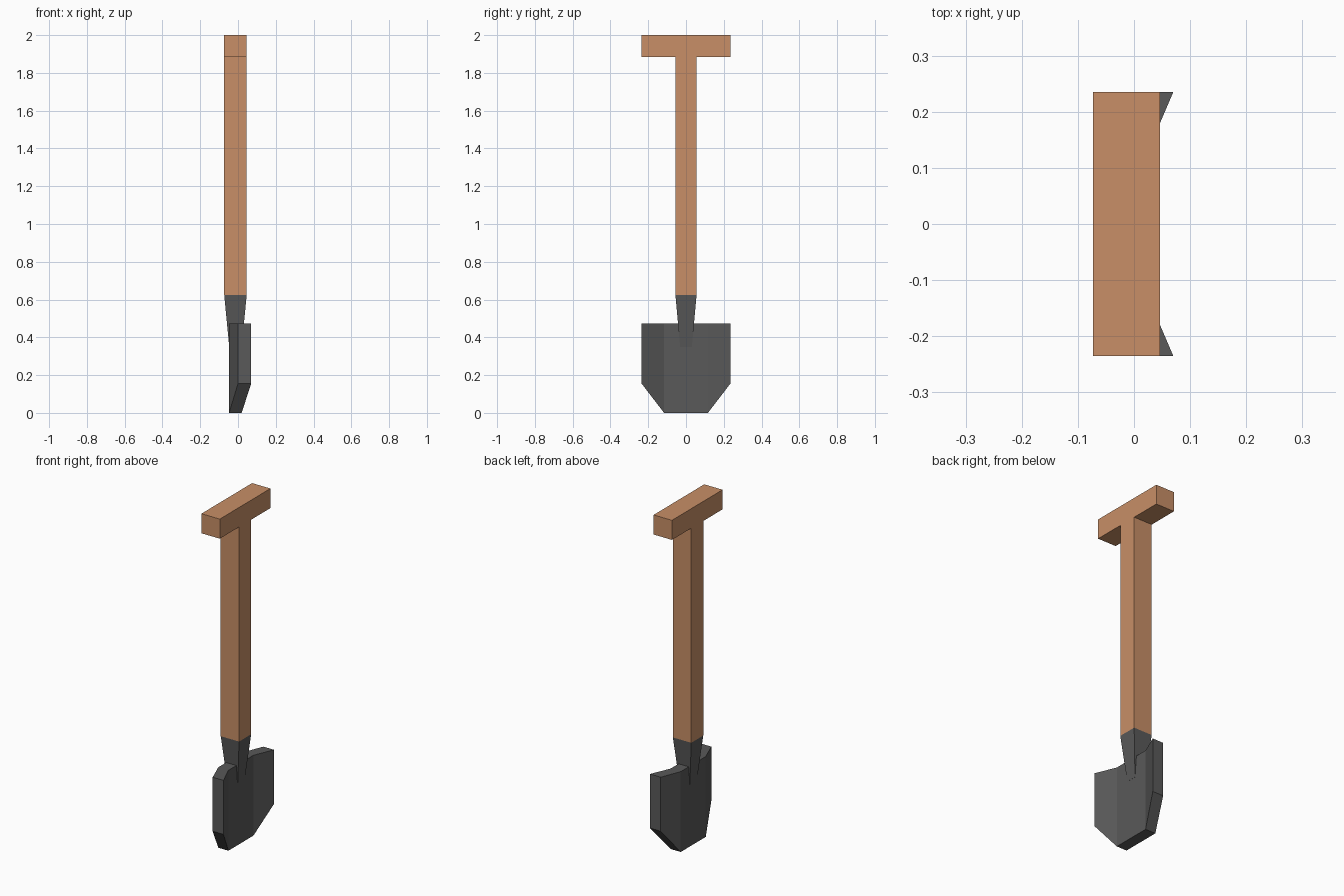
import bpy, bmesh

if "Cube" in bpy.data.objects:
    bpy.data.objects.remove(bpy.data.objects["Cube"])


def material(name, color):
    m = bpy.data.materials.new(name)
    m.diffuse_color = (*color, 1)
    m.use_nodes = True
    m.node_tree.nodes["Principled BSDF"].inputs["Base Color"].default_value = m.diffuse_color
    return m


def loft(name, rings, mat):
    """Join matching rings of points with quads and cap both ends."""
    bm = bmesh.new()
    loops = [[bm.verts.new(p) for p in ring] for ring in rings]
    for a, b in zip(loops, loops[1:]):
        for i in range(len(a)):
            j = (i + 1) % len(a)
            bm.faces.new((a[i], a[j], b[j], b[i]))
    bm.faces.new(loops[0][::-1])
    bm.faces.new(loops[-1])
    bmesh.ops.recalc_face_normals(bm, faces=bm.faces)
    mesh = bpy.data.meshes.new(name)
    bm.to_mesh(mesh)
    bm.free()
    mesh.materials.append(mat)
    obj = bpy.data.objects.new(name, mesh)
    bpy.context.collection.objects.link(obj)
    return obj


wood = material("wood", (0.58, 0.275, 0.135))
metal = material("metal", (0.1, 0.1, 0.1))

# T-shaped wooden handle: half outline mirrored in y, extruded along x
half = [(0.056, 0.625), (0.056, 1.885), (0.235, 1.885), (0.235, 2.0)]
outline = half + [(-y, z) for y, z in reversed(half)]
loft("handle", [[(x, y, z) for y, z in outline] for x in (-0.073, 0.046)], wood)

# Tapered metal socket, its lower end sunk into the blade
CX = -0.0135
corners = [(-1, -1), (1, -1), (1, 1), (-1, 1)]
loft("socket", [[(CX + sx * hx, sy * hy, z) for sx, sy in corners]
                for hx, hy, z in ((0.033, 0.031, 0.35), (0.0595, 0.056, 0.625))], metal)

# Blade: thick plate with both wings bent forward and lower corners cut
columns = [(-0.235, 0.0, 0.07, 0.155), (-0.116, -0.047, 0.019, 0.0)]
columns += [(-y, b, f, z) for y, b, f, z in reversed(columns)]
TOP = 0.472
loft("blade", [[(b, y, z), (f, y, z), (f, y, TOP), (b, y, TOP)]
               for y, b, f, z in columns], metal)
